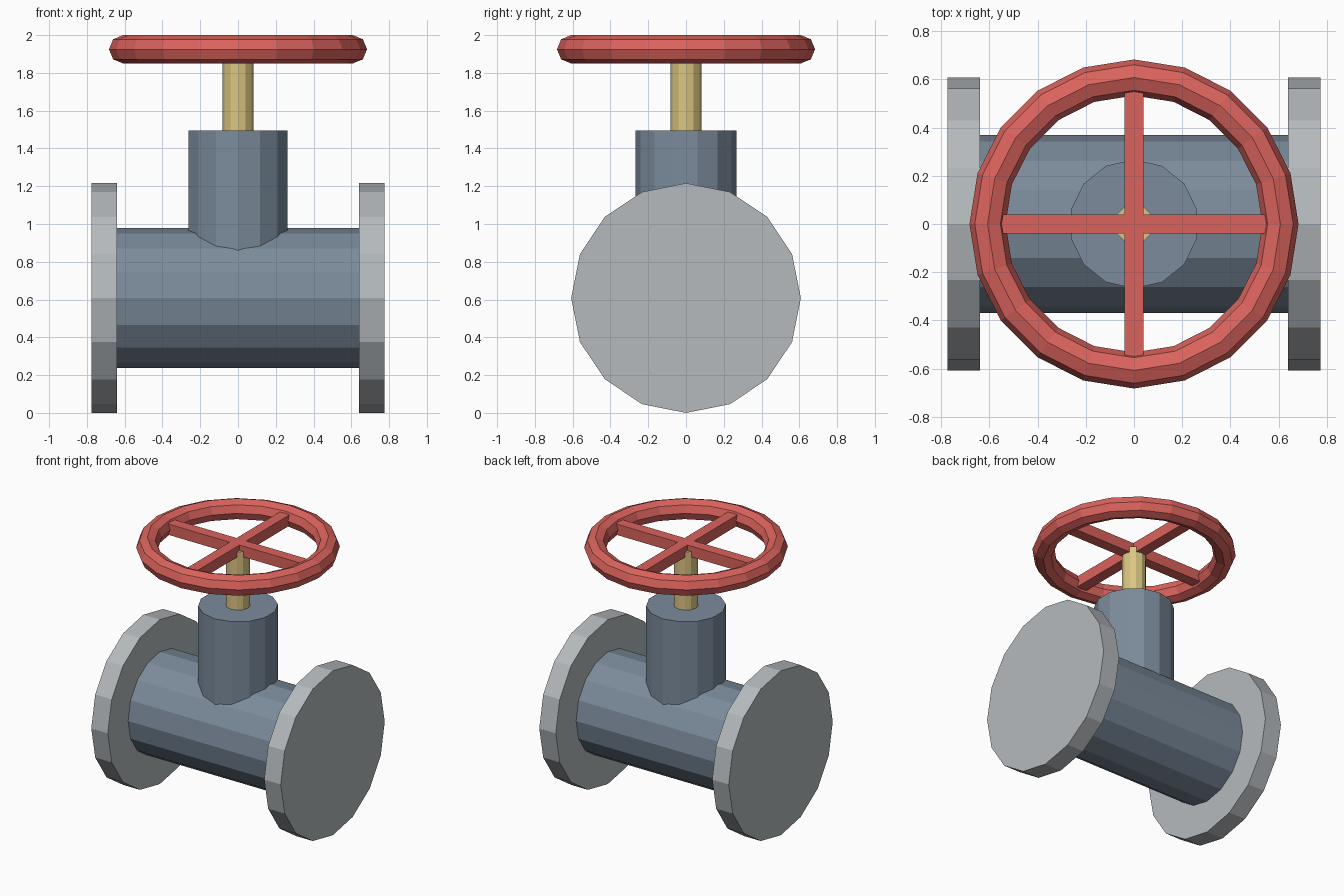
import bpy
import math

default = bpy.data.objects.get("Cube")
if default:
    bpy.data.objects.remove(default, do_unlink=True)

AXIS_Z = 0.608   # height of the pipe axis
WHEEL_Z = 1.925  # height of the hand wheel


def material(name, rgb):
    mat = bpy.data.materials.new(name)
    mat.use_nodes = True
    colour = (*rgb, 1.0)
    mat.diffuse_color = colour
    mat.node_tree.nodes["Principled BSDF"].inputs["Base Color"].default_value = colour
    return mat


blue_steel = material("blue grey steel", (0.20, 0.26, 0.33))
pale_steel = material("pale grey steel", (0.46, 0.49, 0.51))
brass = material("brass", (0.70, 0.56, 0.22))
red_paint = material("red paint", (0.71, 0.125, 0.11))


def finish(name, mat):
    obj = bpy.context.object
    obj.name = obj.data.name = name
    obj.data.materials.append(mat)
    return obj


def upright_cylinder(name, sides, radius, bottom, top, mat):
    bpy.ops.mesh.primitive_cylinder_add(
        vertices=sides, radius=radius, depth=top - bottom,
        location=(0, 0, (bottom + top) / 2))
    return finish(name, mat)


def lying_cylinder(name, radius, start, end, mat):
    bpy.ops.mesh.primitive_cylinder_add(
        vertices=16, radius=radius, depth=end - start,
        location=((start + end) / 2, 0, AXIS_Z), rotation=(0, math.pi / 2, 0))
    return finish(name, mat)


# Pipe body and its end flanges
lying_cylinder("pipe", 0.37, -0.645, 0.645, blue_steel)
lying_cylinder("left_flange", 0.608, 0.64, 0.775, pale_steel)
lying_cylinder("right_flange", 0.608, -0.775, -0.64, pale_steel)

# Bonnet and stem
upright_cylinder("bonnet", 14, 0.268, AXIS_Z, 1.495, blue_steel)
upright_cylinder("stem", 12, 0.082, 1.40, WHEEL_Z, brass)

# Hand wheel rim
bpy.ops.mesh.primitive_torus_add(
    major_segments=20, minor_segments=8, major_radius=0.608, minor_radius=0.075,
    location=(0, 0, WHEEL_Z))
finish("wheel_rim", red_paint)

# Crossed wheel spokes
for name, size in (("spoke_across", (1.10, 0.08, 0.08)),
                   ("spoke_front_to_back", (0.08, 1.10, 0.08))):
    bpy.ops.mesh.primitive_cube_add(size=1, location=(0, 0, WHEEL_Z))
    bpy.context.object.scale = size
    bpy.ops.object.transform_apply(location=False, rotation=False, scale=True)
    finish(name, red_paint)
